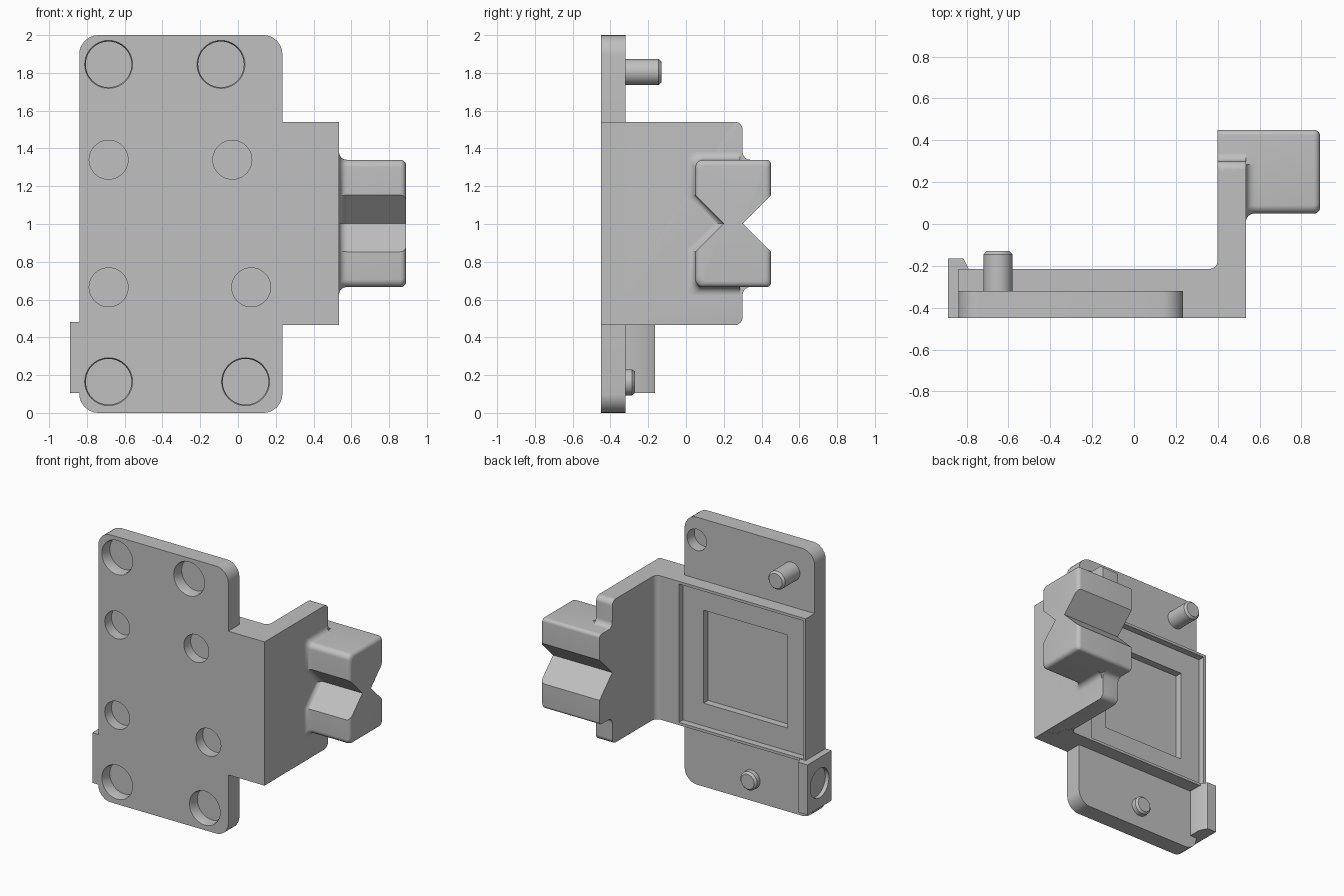
import bpy, bmesh, math
from mathutils import Vector

cube = bpy.data.objects.get("Cube")
if cube:
    bpy.data.objects.remove(cube, do_unlink=True)

grey = bpy.data.materials.new("light_grey")
grey.use_nodes = True
colour = (0.53, 0.53, 0.53, 1)
grey.diffuse_color = colour
grey.node_tree.nodes["Principled BSDF"].inputs["Base Color"].default_value = colour


def rounded(points, steps=6):
    """Closed outline from (a, b, radius) corners, arcs at the rounded ones."""
    out = []
    for i, (a, b, r) in enumerate(points):
        p = Vector((a, b))
        if r == 0:
            out.append(p)
            continue
        u = (Vector(points[i - 1][:2]) - p).normalized()
        v = (Vector(points[(i + 1) % len(points)][:2]) - p).normalized()
        half = u.angle(v) / 2
        start, end = p + u * r / math.tan(half), p + v * r / math.tan(half)
        centre = p + (u + v).normalized() * r / math.sin(half)
        for k in range(steps + 1):
            d = (start - centre).lerp(end - centre, k / steps)
            out.append(centre + d.normalized() * r)
    return out


def place(axis, p, t):
    return {"x": (t, p[0], p[1]), "y": (p[0], t, p[1]), "z": (p[0], p[1], t)}[axis]


def loft(name, axis, sections):
    """Solid through (outline, position) sections along an axis."""
    bm = bmesh.new()
    rings = [[bm.verts.new(place(axis, p, t)) for p in outline] for outline, t in sections]
    for lo, hi in zip(rings, rings[1:]):
        for i in range(len(lo)):
            bm.faces.new((lo[i - 1], lo[i], hi[i], hi[i - 1]))
    bm.faces.new(rings[0])
    bm.faces.new(rings[-1])
    bmesh.ops.recalc_face_normals(bm, faces=bm.faces)
    mesh = bpy.data.meshes.new(name)
    bm.to_mesh(mesh)
    bm.free()
    mesh.materials.append(grey)
    obj = bpy.data.objects.new(name, mesh)
    bpy.context.collection.objects.link(obj)
    return obj


def prism(name, axis, outline, lo, hi):
    return loft(name, axis, [(outline, lo), (outline, hi)])


def box(x0, x1, z0, z1):
    return [(x0, z0), (x1, z0), (x1, z1), (x0, z1)]


def turned(name, axis, a, b, profile):
    """Round part from (radius, position) pairs."""
    turn = [2 * math.pi * k / 40 for k in range(40)]
    return loft(name, axis, [([(a + r * math.cos(w), b + r * math.sin(w)) for w in turn], t)
                             for r, t in profile])


def cut(obj, cutter):
    cutter.hide_render = True
    bpy.context.view_layer.objects.active = obj
    mod = obj.modifiers.new("cut", "BOOLEAN")
    mod.operation, mod.solver, mod.object = "DIFFERENCE", "EXACT", cutter
    bpy.ops.object.modifier_apply(modifier=mod.name)
    bpy.data.objects.remove(cutter, do_unlink=True)


LOW, HIGH = 0.465, 1.54
FRONT, PLATE_BACK, FRAME_BACK = -0.45, -0.32, -0.215

# Mounting plate with the wider middle section
plate = prism("mounting_plate", "y", rounded([
    (-0.84, 0, 0.1), (0.235, 0, 0.1), (0.235, LOW, 0), (0.535, LOW, 0),
    (0.535, HIGH, 0), (0.235, HIGH, 0), (0.235, 2, 0.1), (-0.84, 2, 0.1)]),
    FRONT, PLATE_BACK)

# Blind holes in the front: large ones with a softened rim, small plain ones
for x, z in ((-0.685, 1.845), (-0.09, 1.845), (-0.685, 0.165), (0.04, 0.165)):
    cut(plate, turned("cutter", "y", x, z, [
        (0.145, FRONT - 0.02), (0.127, FRONT), (0.121, FRONT + 0.015), (0.121, FRONT + 0.085)]))
for x, z in ((-0.685, 1.34), (-0.03, 1.34), (-0.685, 0.665), (0.07, 0.665)):
    cut(plate, turned("cutter", "y", x, z, [(0.103, FRONT - 0.02), (0.103, FRONT + 0.08)]))

# Blind hole in the back of the plate
cut(plate, turned("cutter", "y", 0.135, 1.83, [
    (0.08, PLATE_BACK + 0.02), (0.08, PLATE_BACK - 0.085)]))

# Raised frame with a stepped square pocket
frame = prism("pocket_frame", "y", box(-0.84, 0.45, LOW, HIGH), PLATE_BACK, FRAME_BACK)
cut(frame, prism("cutter", "y", box(-0.82, 0.21, 0.485, 1.52), -0.265, 0))
cut(frame, prism("cutter", "y", box(-0.655, 0.04, 0.655, 1.35), -0.4, 0))

# Locating pins on the back
for name, x, z, tip in (("upper_pin", -0.65, 1.805, -0.13), ("lower_pin", -0.32, 0.162, -0.27)):
    turned(name, "y", x, z, [(0.069, PLATE_BACK - 0.01), (0.069, tip - 0.015), (0.055, tip)])

# Side tab with a shallow round recess
tab = prism("side_tab", "z", [
    (-0.89, FRONT), (-0.89, -0.165), (-0.815, -0.165), (-0.785, -0.225),
    (-0.785, -0.33), (-0.83, -0.33), (-0.83, FRONT)], 0.105, 0.48)
cut(tab, turned("cutter", "x", -0.308, 0.29, [(0.11, -0.95), (0.11, -0.86)]))

# Side arm: its end widens into the back of the notched block
MID = 1.003
half_arm = [(FRONT, HIGH, 0), (0.3, HIGH, 0.04), (0.3, 1.34, 0.04),
            (0.45, 1.34, 0.025), (0.45, MID + 0.15, 0)]
arm_points = half_arm + [(0.3, MID, 0)] + [(y, 2 * MID - z, r) for y, z, r in reversed(half_arm)]
arm = prism("side_arm", "x", rounded(arm_points), 0.4, 0.535)

# Round over the long edges of the arm's two tips
bm = bmesh.new()
bm.from_mesh(arm.data)
tips = []
for e in bm.edges:
    a, b = e.verts[0].co, e.verts[1].co
    across = abs(a.x - b.x) > 0.01
    if not across and min(a.y, b.y) > 0.255 and max(a.y, b.y) < 0.302 \
            and min(abs(a.z - MID), abs(b.z - MID)) > 0.37:
        tips.append(e)
bmesh.ops.bevel(bm, geom=tips, offset=0.025, segments=4, affect="EDGES", profile=0.5, clamp_overlap=True)
bm.to_mesh(arm.data)
bm.free()

# Fillet in the inside corner between frame and arm
fillet = rounded([(0.36, FRAME_BACK, 0), (0.4, FRAME_BACK, 0.0399), (0.4, -0.175, 0)])
prism("corner_fillet", "z", fillet + [Vector((0.42, -0.175)), Vector((0.42, -0.24)),
                                      Vector((0.36, -0.24))], LOW, HIGH)


def block_outline(grow, collar=False):
    """Notched block section; the collar stops short at the arm's end."""
    front, h = 0.05 - grow, 0.337 + grow
    apex = 0.2 - 1.41 * max(grow, 0)
    side = [(front, apex - front, 0), (front, h, 0.04)]
    if collar:
        side += [(0.285, h, 0)]
        middle = []
    else:
        back = 0.45 + grow
        side += [(back, h, 0.025), (back, back - 0.3, 0)]
        middle = [(0.3, 0, 0)]
    pts = [(apex, 0, 0)] + side + middle + [(y, -z, r) for y, z, r in reversed(side)]
    return rounded([(y, z + MID, r) for y, z, r in pts])


# Notched block with a rounded outer end
R = 0.03
end = [(block_outline(R * (math.cos(w) - 1)), 0.89 - R + R * math.sin(w))
       for w in (math.pi / 2 * k / 5 for k in range(6))]
loft("notched_block", "x", [(block_outline(0), 0.5)] + end)

# Curved collar where the block meets the arm
C = 0.04
loft("block_collar", "x", [(block_outline(C, True), 0.525)] + [
    (block_outline(C * (1 - math.sin(w)), True), 0.535 + C * (1 - math.cos(w)))
    for w in (math.pi / 2 * k / 6 for k in range(7))])

# Smooth the curved surfaces and keep edges sharp
for obj in [o for o in bpy.context.scene.objects if o.type == "MESH"]:
    bpy.ops.object.select_all(action="DESELECT")
    obj.select_set(True)
    bpy.context.view_layer.objects.active = obj
    bpy.ops.object.shade_smooth_by_angle(angle=math.radians(30))
